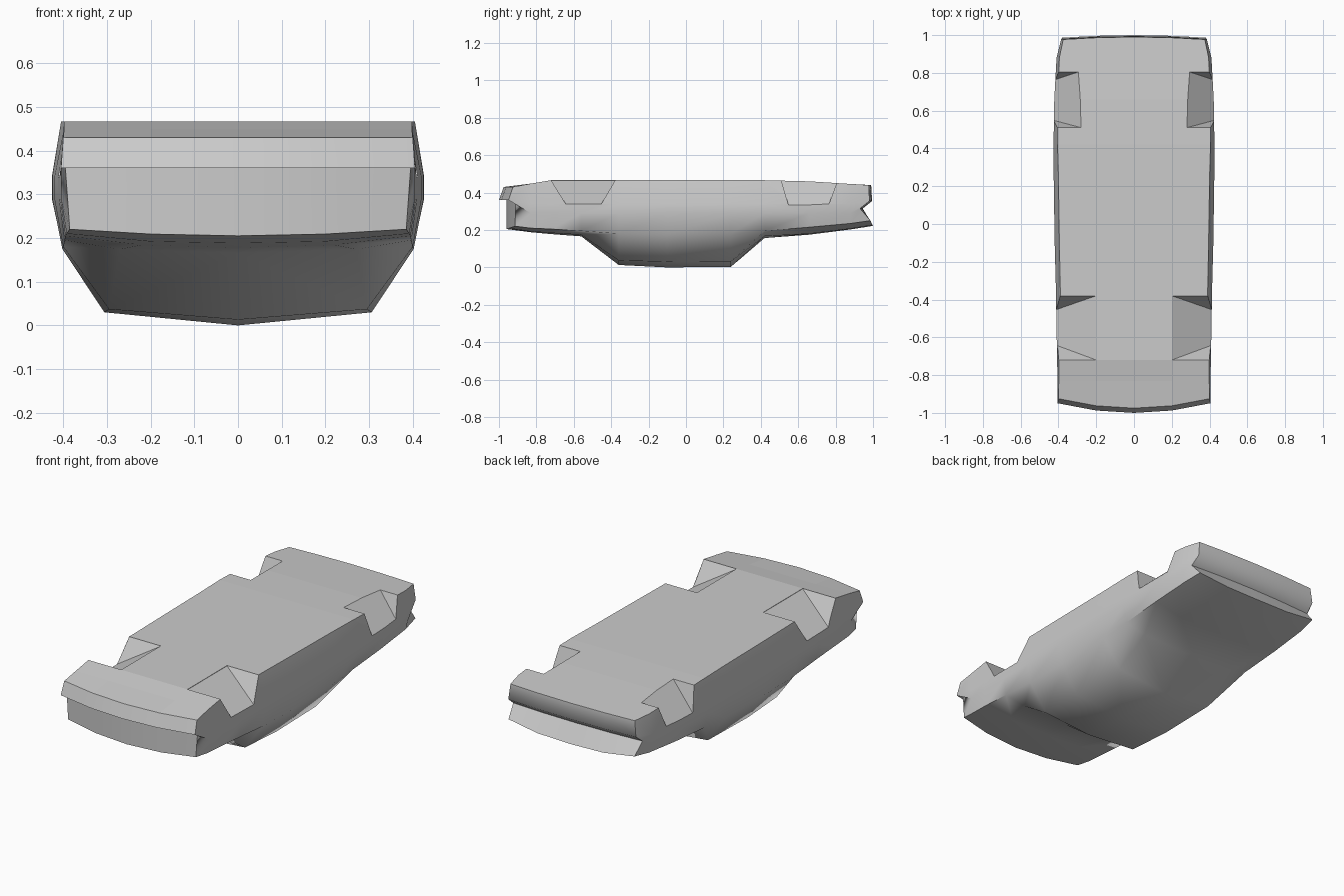
import bpy
import bmesh
from mathutils import Vector

cube = bpy.data.objects.get("Cube")
if cube:
    bpy.data.objects.remove(cube, do_unlink=True)

paint = bpy.data.materials.new("plain grey")
paint.use_nodes = True
grey = (0.6, 0.6, 0.6, 1)
paint.diffuse_color = grey
paint.node_tree.nodes["Principled BSDF"].inputs["Base Color"].default_value = grey

BELT_LOW, BELT_HIGH = 0.29, 0.34
MID_X, HALF_WIDTH = 0.2, 0.4

# Stations: y, centre z, roof rail x and z, shoulder x and z, belt x, sill x and z
STATIONS = [
    (-0.83, 0.188, 0.2, 0.192, 0.392, 0.21, 0.405, 0.398, 0.448),
    (-0.72, 0.178, 0.22, 0.184, 0.395, 0.205, 0.407, 0.398, 0.466),
    (-0.56, 0.166, 0.27, 0.174, 0.397, 0.195, 0.41, 0.395, 0.466),
    (-0.36, 0.013, 0.295, 0.037, 0.4, 0.18, 0.413, 0.39, 0.466),
    (-0.1, 0, 0.306, 0.03, 0.402, 0.175, 0.42, 0.395, 0.466),
    (0.24, 0.003, 0.3, 0.032, 0.402, 0.18, 0.425, 0.4, 0.466),
    (0.42, 0.157, 0.28, 0.167, 0.402, 0.195, 0.426, 0.405, 0.466),
    (0.66, 0.175, 0.25, 0.18, 0.402, 0.215, 0.422, 0.405, 0.46),
    (0.88, 0.203, 0.22, 0.207, 0.395, 0.235, 0.41, 0.395, 0.446),
]


def station_ring(y, zc, rx, rz, sx, sz, bx, ex, ez):
    points = [(0, zc), (rx, rz), (sx, sz), (bx, BELT_LOW), (bx, BELT_HIGH),
              (ex, ez), (MID_X, ez), (0, ez)]
    return [Vector((x, y, z)) for x, z in points]


def bowed(point, bow):
    """Push a point of an end face outwards towards the centre line."""
    x, y, z = point
    return Vector((x, y + bow * (1 - (x / HALF_WIDTH) ** 2), z))


def end_ring(floor, shoulder, low, high, sill, bow):
    """Ring whose rows each have their own y, giving a lip or a recess."""
    y, z = floor
    points = [(0, y, z), (MID_X, y, z + 0.004), shoulder, low, high, sill,
              (MID_X, *sill[1:]), (0, *sill[1:])]
    return [bowed(p, bow) for p in points]


def end_cap(bm, ring, bow, edge_rows):
    """Fill an end with a grid running from the side to the centre line."""
    rows = [[ring[2], ring[1], ring[0]]]
    for (x, y, z), vert in zip(edge_rows, ring[3:5]):
        inner = [bm.verts.new(bowed((ix, y, z), bow)) for ix in (MID_X, 0)]
        rows.append([vert] + inner)
    rows.append(ring[5:8])
    for a, b in zip(rows, rows[1:]):
        for k in range(2):
            bm.faces.new((a[k], a[k + 1], b[k + 1], b[k]))


# Body shell: one half lofted front to back, then mirrored
front_low, front_high = (0.395, -0.91, 0.36), (0.405, -0.95, 0.36)
rear_low, rear_high = (0.39, 0.93, 0.315), (0.385, 0.98, 0.355)
front = end_ring((-0.91, 0.205), (0.385, -0.91, 0.22), front_low, front_high,
                 (0.4, -0.925, 0.43), -0.05)
rear = end_ring((0.985, 0.222), (0.38, 0.985, 0.25), rear_low, rear_high,
                (0.375, 0.975, 0.44), 0.015)

bm = bmesh.new()
rings = [front] + [station_ring(*s) for s in STATIONS] + [rear]
rings = [[bm.verts.new(p) for p in ring] for ring in rings]
for a, b in zip(rings, rings[1:]):
    for k in range(len(a) - 1):
        bm.faces.new((a[k], b[k], b[k + 1], a[k + 1]))
end_cap(bm, rings[0], -0.05, (front_low, front_high))
end_cap(bm, rings[-1], 0.015, (rear_low, rear_high))
bmesh.ops.mirror(bm, geom=bm.verts[:] + bm.edges[:] + bm.faces[:],
                 axis="X", merge_dist=0.0005)
bmesh.ops.remove_doubles(bm, verts=bm.verts[:], dist=0.0005)
bmesh.ops.recalc_face_normals(bm, faces=bm.faces[:])
mesh = bpy.data.meshes.new("car_body")
bm.to_mesh(mesh)
bm.free()
mesh.materials.append(paint)
body = bpy.data.objects.new("car_body", mesh)
bpy.context.collection.objects.link(body)
bpy.context.view_layer.objects.active = body
body.select_set(True)
bpy.ops.object.shade_smooth_by_angle(angle=0.96)
for face in mesh.polygons:
    if face.normal.z > 0.95:
        face.use_smooth = False


# Wheel arches: sloping wedges cut from the open side
def wheel_arch(name, side, inner_x, top, outer):
    bm = bmesh.new()
    outer_x = 0.43
    for y in top:
        for x, z in ((inner_x, 0.464), (inner_x, 0.6), (outer_x, 0.464), (outer_x, 0.6)):
            bm.verts.new((side * x, y, z))
    for y in outer:
        bm.verts.new((side * outer_x, y, 0.327))
    bmesh.ops.convex_hull(bm, input=bm.verts[:])
    bmesh.ops.recalc_face_normals(bm, faces=bm.faces[:])
    cutter_mesh = bpy.data.meshes.new(name)
    bm.to_mesh(cutter_mesh)
    bm.free()
    cutter_mesh.materials.append(paint)
    cutter = bpy.data.objects.new(name, cutter_mesh)
    cutter.hide_render = True
    bpy.context.collection.objects.link(cutter)
    cut = body.modifiers.new(name, "BOOLEAN")
    cut.operation = "DIFFERENCE"
    cut.solver = "EXACT"
    cut.object = cutter
    bpy.ops.object.modifier_apply(modifier=name)
    bpy.data.objects.remove(cutter, do_unlink=True)


for side, label in ((1, "left"), (-1, "right")):
    wheel_arch(label + "_front_arch", side, 0.2, (-0.72, -0.38), (-0.635, -0.46))
    wheel_arch(label + "_rear_arch", side, 0.28, (0.51, 0.81), (0.55, 0.76))
